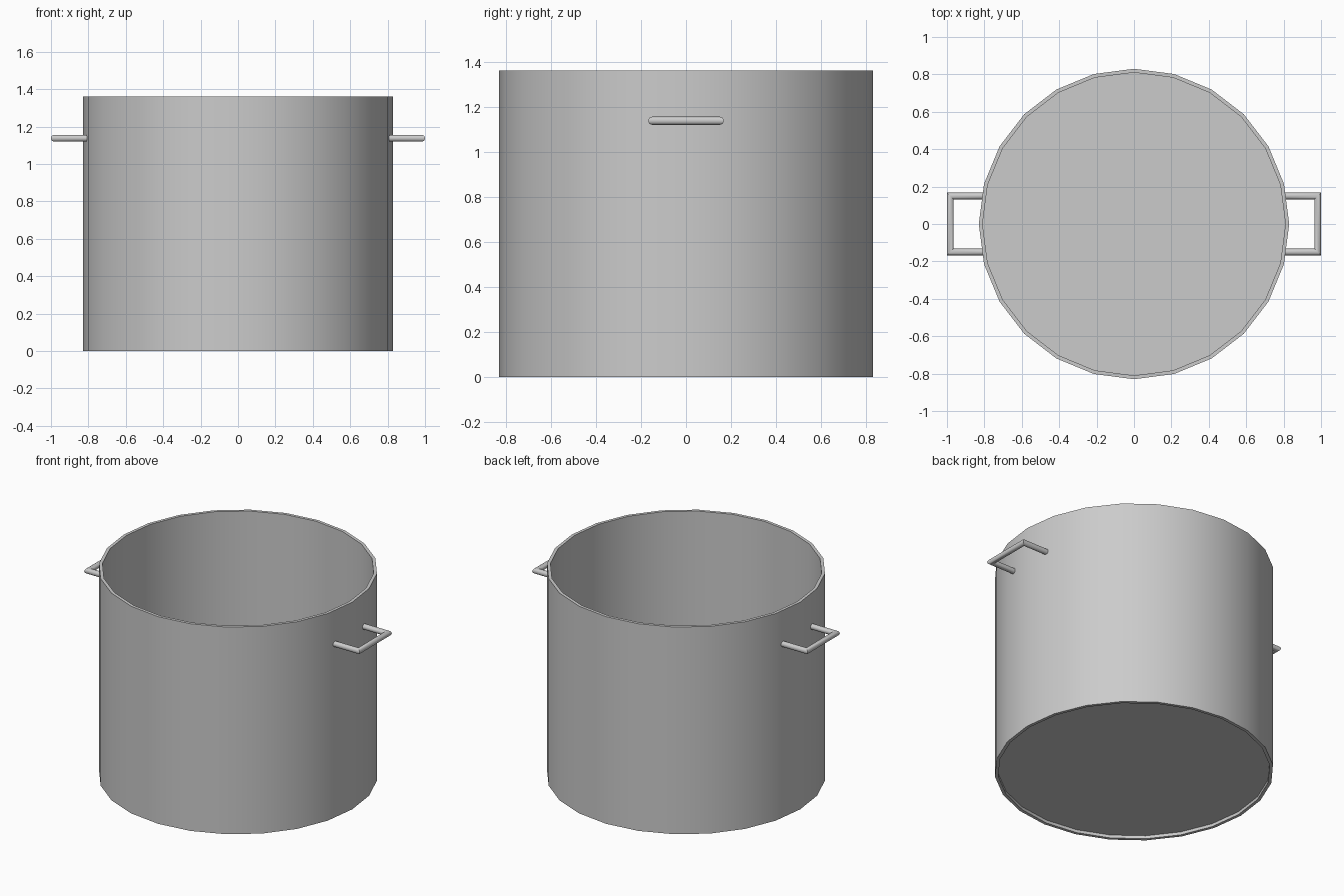
import bpy, bmesh
from math import sin, cos, pi

if "Cube" in bpy.data.objects:
    bpy.data.objects.remove(bpy.data.objects["Cube"])

SIDES, R_OUT, R_IN, HEIGHT = 24, 0.83, 0.81, 1.36


def make(name, verts, faces):
    mesh = bpy.data.meshes.new(name)
    mesh.from_pydata(verts, [], faces)
    bm = bmesh.new()
    bm.from_mesh(mesh)
    bmesh.ops.recalc_face_normals(bm, faces=bm.faces)
    bm.to_mesh(mesh)
    bm.free()
    obj = bpy.data.objects.new(name, mesh)
    bpy.context.collection.objects.link(obj)
    bpy.ops.object.select_all(action='DESELECT')
    bpy.context.view_layer.objects.active = obj
    obj.select_set(True)
    bpy.ops.object.shade_smooth_by_angle(angle=pi / 6)
    return obj


def skin(rings, closed):
    """Join equal rings of points; loop round if closed, else cap the ends."""
    n, m = len(rings[0]), len(rings)
    faces = [(i * n + j, i * n + (j + 1) % n,
              (i + 1) % m * n + (j + 1) % n, (i + 1) % m * n + j)
             for i in range(m if closed else m - 1) for j in range(n)]
    if not closed:
        faces += [tuple(range(n)), tuple(range((m - 1) * n, m * n))]
    return [p for ring in rings for p in ring], faces


def circle(r, z):
    return [(r * cos(2 * pi * k / SIDES), r * sin(2 * pi * k / SIDES), z)
            for k in range(SIDES)]


# Thin pot wall, open at the top
make("pot_wall", *skin([circle(R_OUT, 0), circle(R_OUT, HEIGHT),
                        circle(R_IN, HEIGHT), circle(R_IN, 0)], True))

# Floor disc, set slightly up inside the wall
make("pot_floor", *skin([circle(R_IN, 0.02), circle(R_IN, 0.04)], False))

# Side handles: square-cornered round rods with mitred corners
ROD, Z, X_IN, X_OUT, Y = 0.018, 1.138, 0.80, 0.982, 0.15
path = [(X_IN, -Y, 0, -1), (X_OUT, -Y, 1, -1), (X_OUT, Y, 1, 1), (X_IN, Y, 0, 1)]
for side, label in ((1, "right"), (-1, "left")):
    rings = []
    for x, y, dx, dy in path:
        rings.append([(side * (x + dx * ROD * cos(a)), y + dy * ROD * cos(a),
                       Z + ROD * sin(a))
                      for a in (2 * pi * k / 16 for k in range(16))])
    make(label + "_handle", *skin(rings, False))
